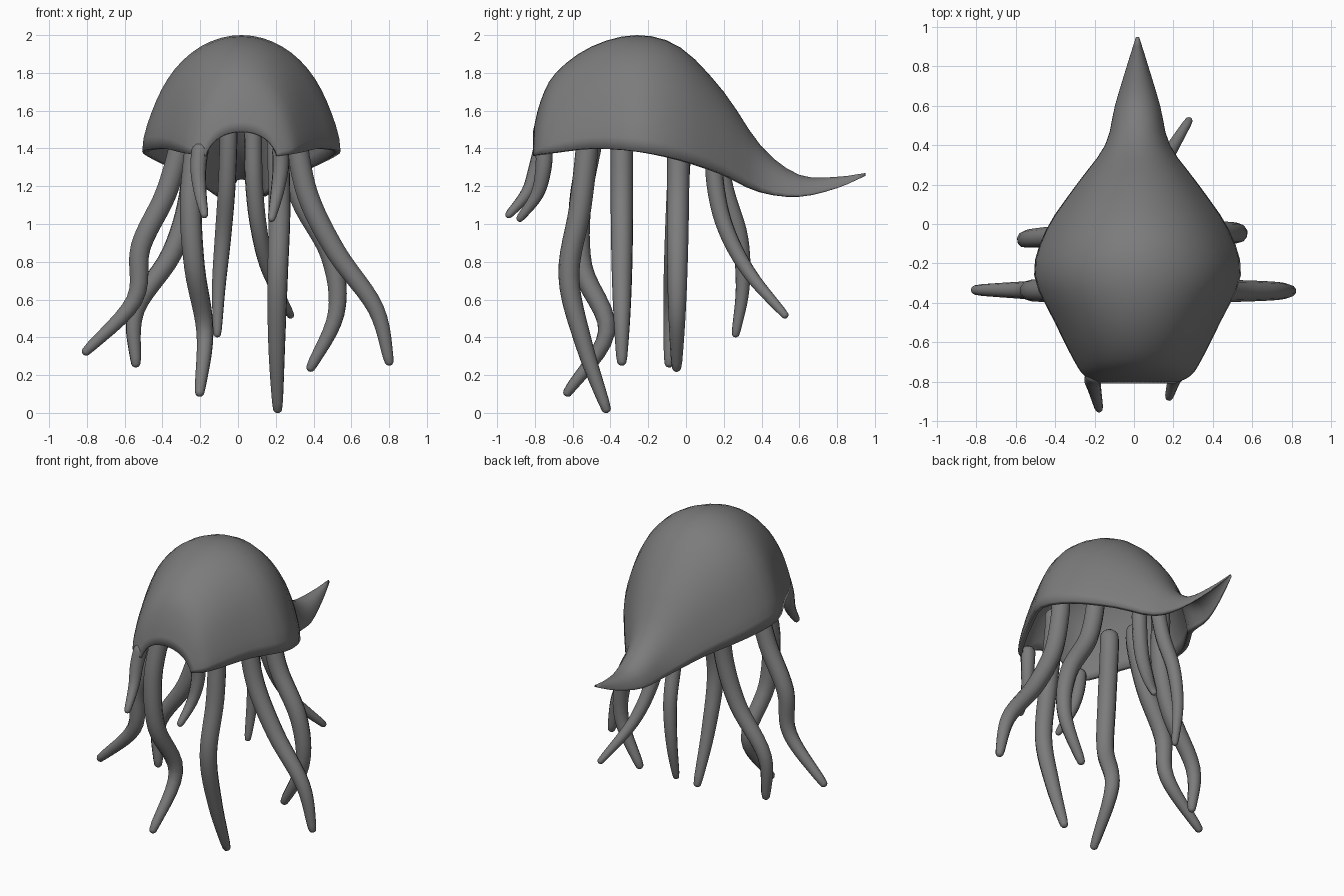
import bpy
import bmesh
from math import sin, cos, pi, sqrt
from mathutils import Vector

if "Cube" in bpy.data.objects:
    bpy.data.objects.remove(bpy.data.objects["Cube"])

# Dark grey skin shared by every part
skin = bpy.data.materials.new("dark_grey")
skin.diffuse_color = (0.2, 0.2, 0.2, 1)
skin.use_nodes = True
skin.node_tree.nodes["Principled BSDF"].inputs["Base Color"].default_value = skin.diffuse_color


def activate(ob):
    bpy.ops.object.select_all(action='DESELECT')
    ob.select_set(True)
    bpy.context.view_layer.objects.active = ob


def smooth_path(keys, steps):
    """Catmull-Rom curve through the key vectors."""
    k = [Vector(p) for p in keys]
    k = [2 * k[0] - k[1]] + k + [2 * k[-1] - k[-2]]
    out = []
    for a, b, c, d in zip(k, k[1:], k[2:], k[3:]):
        for s in range(steps):
            t = s / steps
            out.append(b + 0.5 * t * (c - a + t * (2 * a - 5 * b + 4 * c - d + t * (3 * (b - c) + d - a))))
    return out + [k[-2]]


def round_end(end, inner, radius):
    """Points and radii of a rounded end, from the very end inwards."""
    way = (inner - end).normalized()
    return [(end + way * radius * f, max(radius * sqrt(1 - (1 - f) ** 2), 0.001)) for f in (0, 0.1, 0.35, 0.7)]


def tube(name, xs, ys, top, tip, radius, taper, root=None):
    """Tapered round-ended tube, its points evenly spaced in height from top to tip."""
    n = len(xs) - 1
    if len(ys) == 2:
        ys = [ys[0] + (ys[1] - ys[0]) * i / n for i in range(n + 1)]
    keys = [(xs[i], ys[i], top + (tip - top) * i / n) for i in range(n + 1)]
    if root:
        keys.insert(0, (xs[0], ys[0], root))
    path = smooth_path(keys, 6)
    m = len(path) - 1
    body = [(p, radius * (1 - 0.58 * (i / m) ** taper)) for i, p in enumerate(path)]
    head = round_end(path[0], path[1], body[0][1])
    foot = round_end(path[-1], path[-2], body[-1][1])
    body = [b for b in body if (b[0] - path[0]).length > radius * 0.9
            and (b[0] - path[-1]).length > foot[-1][1]]
    pts = head + body + foot[::-1]
    cu = bpy.data.curves.new(name, 'CURVE')
    cu.dimensions = '3D'
    cu.bevel_depth = 1.0
    cu.bevel_resolution = 3
    cu.use_fill_caps = True
    sp = cu.splines.new('POLY')
    sp.points.add(len(pts) - 1)
    for sp_pt, (p, r) in zip(sp.points, pts):
        sp_pt.co = (*p, 1)
        sp_pt.radius = r
    cu.materials.append(skin)
    ob = bpy.data.objects.new(name, cu)
    bpy.context.collection.objects.link(ob)
    activate(ob)
    bpy.ops.object.convert(target='MESH')
    bpy.ops.object.shade_smooth_by_angle(angle=1.2)


# Hood with tail: arches lofted front to back (y, half width, rim z, ridge z)
sections = smooth_path([
    (-0.81, 0.19, 1.36, 1.49), (-0.77, 0.27, 1.37, 1.65),
    (-0.69, 0.325, 1.38, 1.80), (-0.5, 0.42, 1.40, 1.94),
    (-0.26, 0.525, 1.385, 2.0), (-0.03, 0.465, 1.34, 1.935),
    (0.2, 0.31, 1.265, 1.70), (0.4, 0.165, 1.17, 1.41),
    (0.6, 0.115, 1.145, 1.26), (0.8, 0.055, 1.19, 1.25),
    (0.95, 0.008, 1.255, 1.27)], 3)
N = 28
bm = bmesh.new()
rows = []
for y, w, zb, zt in sections:
    row = []
    for j in range(N + 1):
        s = sin(pi * (j / N - 0.5))
        c = cos(pi * (j / N - 0.5))
        x = w * s * (0.95 + 0.05 * s ** 24)  # slight flare at the rim
        row.append(bm.verts.new((0.018 + x, y, zb + (zt - zb) * c)))
    rows.append(row)
for r0, r1 in zip(rows, rows[1:]):
    for j in range(N):
        bm.faces.new((r0[j], r0[j + 1], r1[j + 1], r1[j]))
me = bpy.data.meshes.new("hood")
bm.to_mesh(me)
bm.free()
me.materials.append(skin)
hood = bpy.data.objects.new("hood", me)
bpy.context.collection.objects.link(hood)
shell = hood.modifiers.new("shell", 'SOLIDIFY')
shell.thickness = 0.03
shell.offset = -1
shell.thickness_clamp = 1.0
activate(hood)
bpy.ops.object.shade_smooth_by_angle(angle=0.7)


# Tentacles: x and y along the length, then height of the tip
def tentacle(name, xs, ys, tip, radius=0.06):
    tube(name + "_tentacle", xs, ys, 1.45, tip, radius, 4, root=1.6)


tentacle("front_right", [0.21, 0.22, 0.21, 0.205, 0.21], [-0.52, -0.56, -0.62, -0.54, -0.415], 0.0)
tentacle("front_left", [-0.22, -0.25, -0.23, -0.175, -0.205], [-0.5, -0.56, -0.55, -0.42, -0.64], 0.09)
tentacle("side_right", [0.31, 0.37, 0.52, 0.73, 0.805], [-0.34, -0.34], 0.25)
tentacle("side_left", [-0.3, -0.38, -0.515, -0.55, -0.82], [-0.34, -0.335], 0.31)
tentacle("rear_side_right", [0.27, 0.33, 0.49, 0.52, 0.375], [-0.04, -0.05], 0.22)
tentacle("rear_side_left", [-0.24, -0.255, -0.35, -0.54, -0.54], [-0.03, -0.09], 0.24)
tentacle("back_right", [0.08, 0.085, 0.11, 0.165, 0.285], [0.15, 0.155, 0.21, 0.335, 0.535], 0.505, 0.048)
tentacle("back_left", [-0.05, -0.06, -0.08, -0.102, -0.11], [0.16, 0.205, 0.285, 0.3, 0.26], 0.4, 0.048)

# Short feelers hanging from the front corners
tube("left_feeler", [-0.195, -0.21, -0.2, -0.175], [-0.755, -0.79, -0.84, -0.95], 1.43, 1.035, 0.046, 2)
tube("right_feeler", [0.225, 0.225, 0.205, 0.175], [-0.75, -0.755, -0.79, -0.89], 1.43, 1.015, 0.046, 2)
